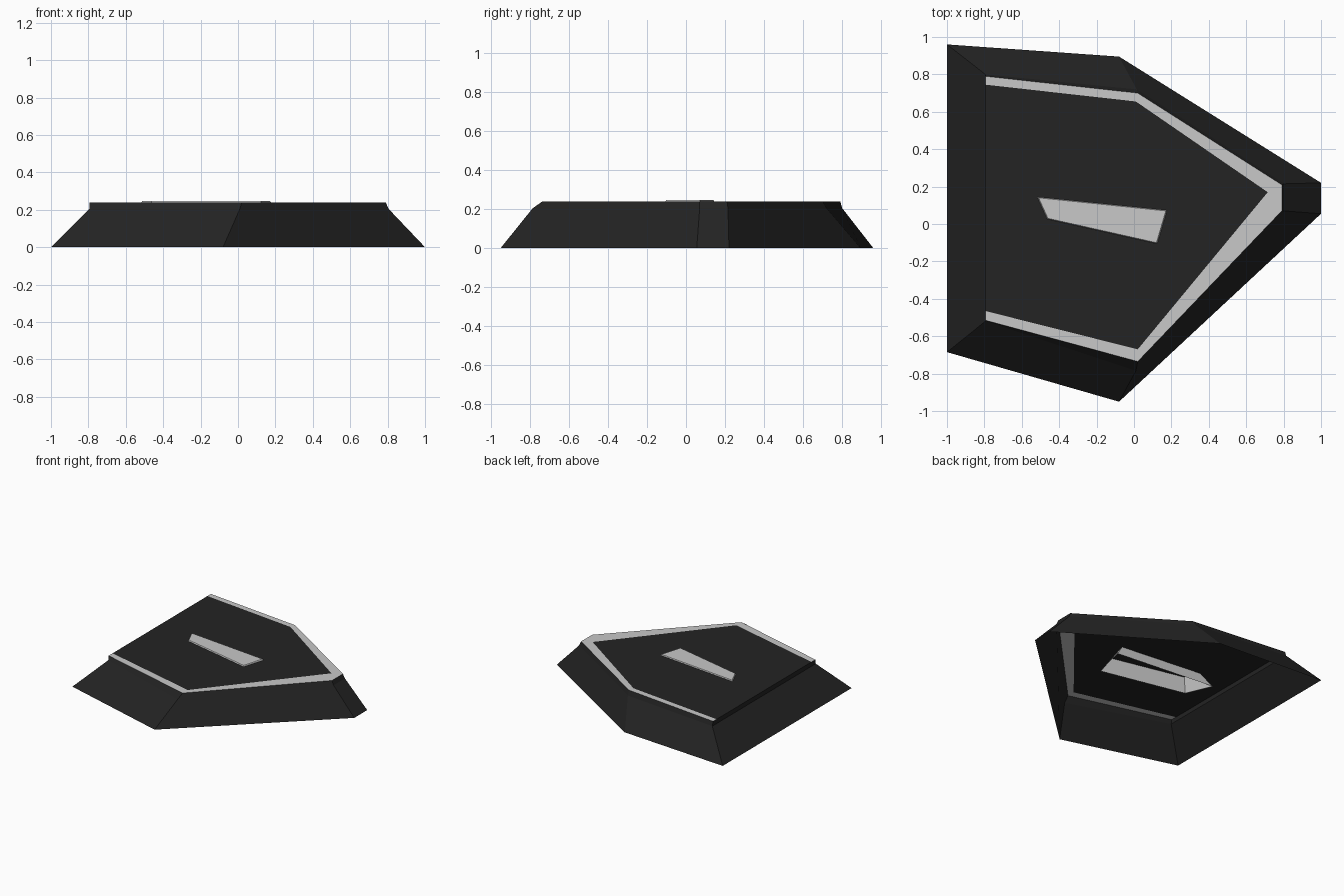
import bpy
import bmesh

if "Cube" in bpy.data.objects:
    bpy.data.objects.remove(bpy.data.objects["Cube"])


def make_material(name, value):
    mat = bpy.data.materials.new(name)
    mat.use_nodes = True
    color = (value, value, value, 1)
    mat.diffuse_color = color
    bsdf = mat.node_tree.nodes["Principled BSDF"]
    bsdf.inputs["Base Color"].default_value = color
    bsdf.inputs["Roughness"].default_value = 0.8
    return mat


dark = make_material("charcoal", 0.017)
light = make_material("light grey", 0.58)


def ring(bm, outline, z):
    return [bm.verts.new((x, y, z)) for x, y in outline]


def bridge(bm, low, high, closed=True):
    """Join two matching rows of points with quads."""
    count = len(low)
    for i in range(count if closed else count - 1):
        j = (i + 1) % count
        bm.faces.new((low[i], low[j], high[j], high[i]))


def finish(bm, name, mat):
    mesh = bpy.data.meshes.new(name)
    bm.to_mesh(mesh)
    bm.free()
    mesh.materials.append(mat)
    obj = bpy.data.objects.new(name, mesh)
    bpy.context.collection.objects.link(obj)
    return obj


# Outlines, counter-clockwise from the back right-hand corner
base = [(-1, .96), (-1, -.685), (-.08, -.95), (1, .055), (1, .22), (-.08, .895)]
shoulder = [(-.795, .8), (-.795, -.52), (.01, -.785), (.805, .07), (.805, .215), (.015, .72)]
rim = [(-.795, .79), (-.795, -.515), (.02, -.735), (.79, .07), (.79, .21), (.02, .7)]
panel = [(-.795, .745), (-.795, -.465), (.02, -.67), (.715, .17), (.01, .655)]
slot_top = [(-.51, .14), (-.46, .03), (.12, -.1), (.17, .07)]
slot_foot = [(-.6, .19), (-.51, -.02), (.18, -.17), (.25, .11)]
shoulder_z, top_z = 0.205, 0.24

# Sloping skirt, open underneath
bm = bmesh.new()
bridge(bm, ring(bm, base, 0), ring(bm, shoulder, shoulder_z))
finish(bm, "sloping_skirt", dark)

# Short riser between skirt and top
bm = bmesh.new()
bridge(bm, ring(bm, shoulder, shoulder_z), ring(bm, rim, top_z))
finish(bm, "top_riser", dark)

# Flat top panel
bm = bmesh.new()
bm.faces.new(ring(bm, panel, top_z))
finish(bm, "top_panel", dark)

# Light border around the panel, open on the straight side
bm = bmesh.new()
o = ring(bm, rim, top_z)
p = ring(bm, panel, top_z)
bridge(bm, [o[1], o[2], o[3]], [p[1], p[2], p[3]], closed=False)
bm.faces.new((o[3], o[4], p[3]))
bridge(bm, [o[4], o[5], o[0]], [p[3], p[4], p[0]], closed=False)
finish(bm, "border_strip", light)

# Flared centre insert that passes through the panel
bm = bmesh.new()
top = ring(bm, slot_top, 0.248)
bridge(bm, ring(bm, slot_foot, 0.14), top)
bm.faces.new(top)
finish(bm, "centre_insert", light)
